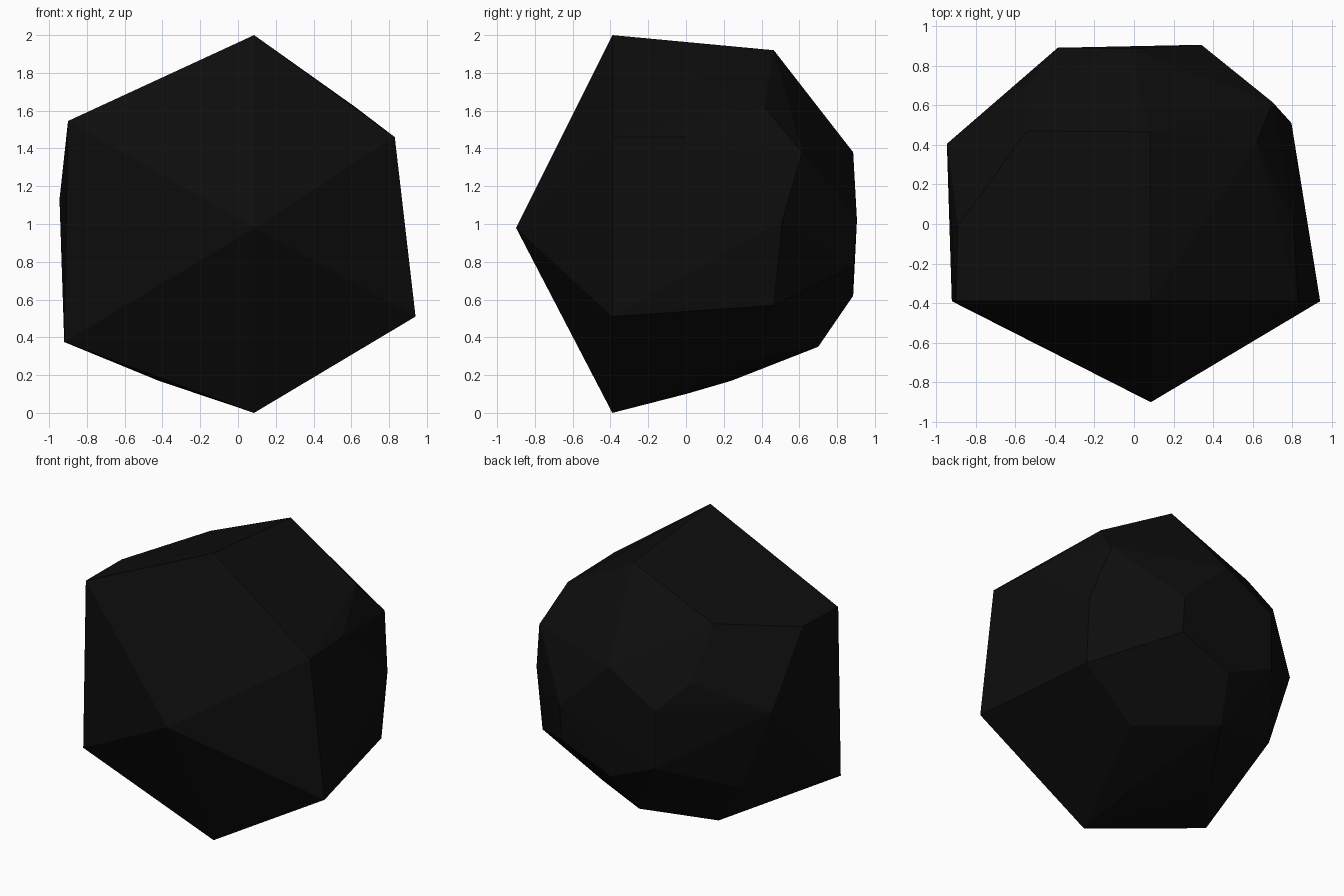
import bpy, bmesh, math

if "Cube" in bpy.data.objects:
    bpy.data.objects.remove(bpy.data.objects["Cube"])

# Corner rings of the faceted stone, from front tip to back
tip = [(.085, -.9, .98)]
hexagon = [(x, -.39, z) for x, z in
           [(.085, 2), (.83, 1.46), (.94, .51), (.085, 0), (-.92, .375), (-.9, 1.545)]]
side_ring = [(.805, 0, 1.46), (-.89, -.01, 1.55), (.065, 0, .10)]
middle_ring = [(.08, .465, 1.92), (.62, .415, 1.62), (.70, .615, 1.38), (.795, .51, 1.02),
               (.78, .465, .57), (.36, .40, .30), (-.13, .70, .35), (-.42, .24, .17),
               (-.735, .45, .56), (-.945, .405, 1.13), (-.54, .72, 1.34), (-.54, .47, 1.66)]
back_ring = [(-.02, .885, 1.38), (.34, .905, 1.02), (.34, .885, .775),
             (-.035, .885, .62), (-.385, .89, .77), (-.385, .89, 1.17)]

# Wrap the corners in flat facets
bm = bmesh.new()
for p in tip + hexagon + side_ring + middle_ring + back_ring:
    bm.verts.new(p)
res = bmesh.ops.convex_hull(bm, input=bm.verts)
loose = [v for v in bm.verts if not v.link_faces]
bmesh.ops.delete(bm, geom=loose, context='VERTS')
bmesh.ops.dissolve_limit(bm, angle_limit=math.radians(2), verts=bm.verts, edges=bm.edges)
bmesh.ops.recalc_face_normals(bm, faces=bm.faces)

mesh = bpy.data.meshes.new("faceted_stone")
bm.to_mesh(mesh)
bm.free()
stone = bpy.data.objects.new("faceted_stone", mesh)
bpy.context.collection.objects.link(stone)

# Near-black stone colour
black = bpy.data.materials.new("near_black")
black.diffuse_color = (.004, .004, .004, 1)
black.use_nodes = True
black.node_tree.nodes["Principled BSDF"].inputs["Base Color"].default_value = black.diffuse_color
mesh.materials.append(black)
